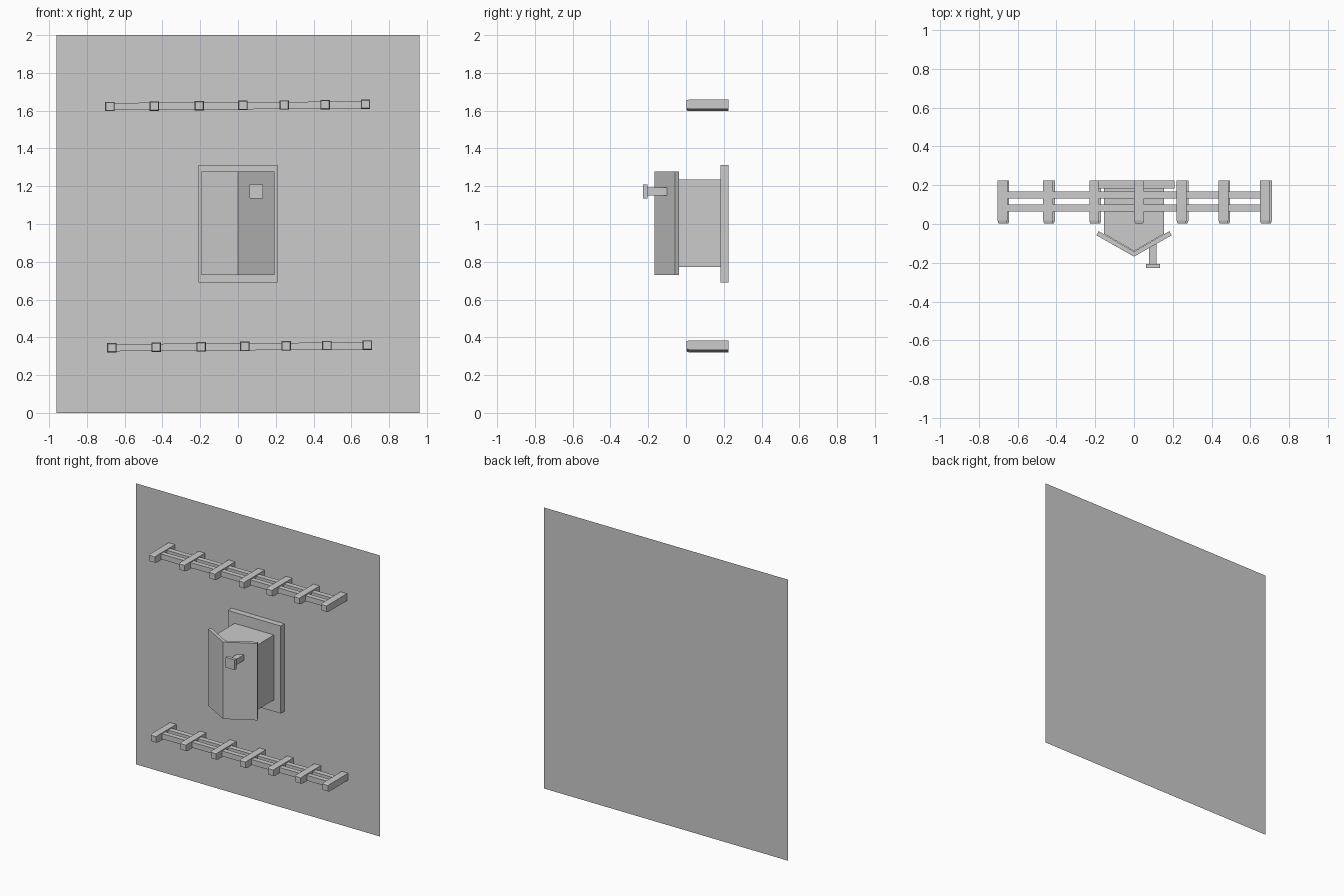
import bpy

if "Cube" in bpy.data.objects:
    bpy.data.objects.remove(bpy.data.objects["Cube"])


def mesh_object(name, verts, faces):
    mesh = bpy.data.meshes.new(name)
    mesh.from_pydata(verts, [], faces)
    mesh.update()
    obj = bpy.data.objects.new(name, mesh)
    bpy.context.collection.objects.link(obj)
    return obj


def loft(name, rings):
    """Closed solid through rings of equal point count."""
    n = len(rings[0])
    verts = [p for r in rings for p in r]
    faces = [list(range(n))[::-1], list(range(len(verts) - n, len(verts)))]
    for k in range(len(rings) - 1):
        for i in range(n):
            j = (i + 1) % n
            faces.append((k * n + i, k * n + j, (k + 1) * n + j, (k + 1) * n + i))
    return mesh_object(name, verts, faces)


def prism(name, outline, z0, z1):
    return loft(name, [[(x, y, z) for x, y in outline] for z in (z0, z1)])


def box(name, x0, x1, y0, y1, z0, z1):
    return prism(name, [(x0, y0), (x1, y0), (x1, y1), (x0, y1)], z0, z1)


def square_y(x, y, z, h):
    # winding chosen so lofts running towards -y face outwards
    return [(x - h, y, z - h), (x + h, y, z - h), (x + h, y, z + h), (x - h, y, z + h)]


BACK = 0.225

# Back wall sheet
mesh_object("back_wall", [(-0.96, BACK, 0), (0.96, BACK, 0), (0.96, BACK, 2), (-0.96, BACK, 2)],
            [(0, 1, 2, 3)])

# Cabinet: back plate, body with pointed front, folded door
box("back_plate", -0.208, 0.208, 0.183, BACK, 0.69, 1.313)
prism("cabinet_body", [(-0.155, 0.185), (-0.155, -0.05), (0, -0.14), (0.155, -0.05), (0.155, 0.185)],
      0.773, 1.235)
prism("folded_door", [(-0.194, -0.058), (0, -0.168), (0.194, -0.058), (0.182, -0.037),
                      (0, -0.142), (-0.182, -0.037)], 0.73, 1.277)

# Handle
box("handle_stem", 0.077, 0.117, -0.21, -0.10, 1.152, 1.193)
box("handle_knob", 0.061, 0.133, -0.228, -0.205, 1.136, 1.209)

# Two racks of pegs joined by a pair of rails
post_x = [-0.678, -0.443, -0.205, 0.026, 0.245, 0.461, 0.675]
for label, dx, z_left, z_right in (("upper", 0, 1.622, 1.634), ("lower", 0.01, 0.345, 0.359)):
    for i, x in enumerate(post_x):
        z = z_left + (z_right - z_left) * i / 6
        loft(f"{label}_peg_{i + 1}", [square_y(x + dx, BACK - 0.001, z, 0.025),
                                      square_y(x + dx, 0.018, z, 0.025),
                                      square_y(x + dx, 0.003, z, 0.021)])
    for name, y0, y1 in (("front", 0.065, 0.1), ("rear", 0.132, 0.168)):
        ends = []
        for x, z in ((post_x[0] + dx, z_left), (post_x[-1] + dx, z_right - 0.004)):
            ends.append([(x, y0, z - 0.019), (x, y1, z - 0.019), (x, y1, z + 0.019), (x, y0, z + 0.019)])
        loft(f"{label}_{name}_rail", ends)
